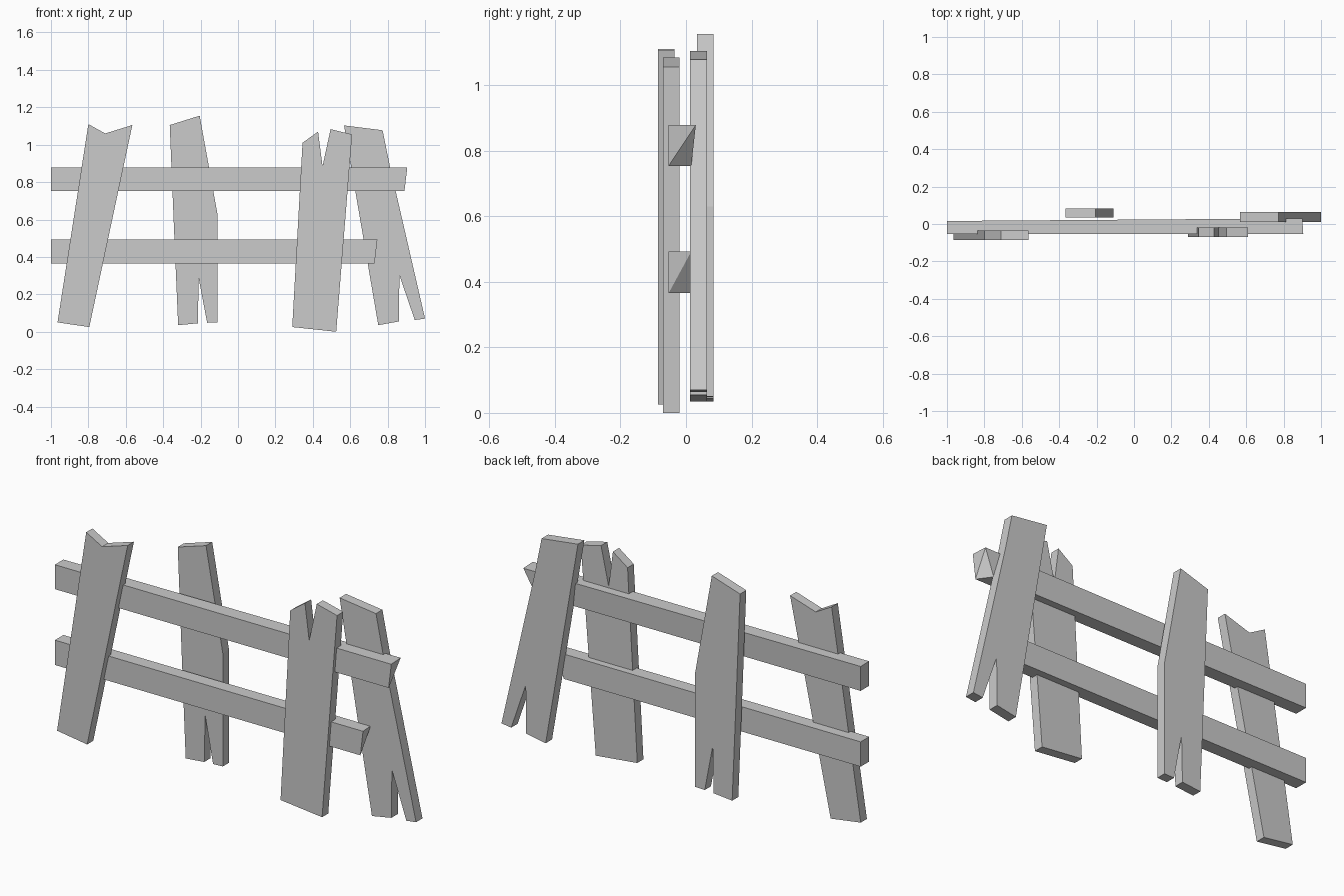
import bpy
import bmesh
from mathutils import Vector

cube = bpy.data.objects.get("Cube")
if cube:
    bpy.data.objects.remove(cube, do_unlink=True)

wood = bpy.data.materials.new("grey_wood")
wood.use_nodes = True
grey = (0.6, 0.6, 0.6, 1)
wood.diffuse_color = grey
wood.node_tree.nodes["Principled BSDF"].inputs["Base Color"].default_value = grey


def finish(name, bm):
    bmesh.ops.recalc_face_normals(bm, faces=bm.faces)
    mesh = bpy.data.meshes.new(name)
    bm.to_mesh(mesh)
    bm.free()
    mesh.materials.append(wood)
    bpy.context.collection.objects.link(bpy.data.objects.new(name, mesh))


def plank(name, outline, y_front, y_back):
    """Extrude an (x, z) outline through the thickness of a board."""
    bm = bmesh.new()
    face = bm.faces.new([bm.verts.new((x, y_front, z)) for x, z in outline])
    out = bmesh.ops.extrude_face_region(bm, geom=[face])
    moved = [v for v in out["geom"] if isinstance(v, bmesh.types.BMVert)]
    bmesh.ops.translate(bm, verts=moved, vec=Vector((0, y_back - y_front, 0)))
    finish(name, bm)


def rail(name, z_low, z_high, end, y_tip):
    """Square beam whose right end is splintered towards the top."""
    y_front, y_back = -0.053, 0.016
    bm = bmesh.new()
    left = [(-1, y_front, z_low), (-1, y_back, z_low),
            (-1, y_back, z_high), (-1, y_front, z_high)]
    right = [(end - 0.015, y_front, z_low), (end - 0.065, y_back, z_low),
             (end - 0.005, y_tip, z_high), (end, y_front, z_high)]
    a = [bm.verts.new(p) for p in left]
    b = [bm.verts.new(p) for p in right]
    bm.faces.new(a)
    bm.faces.new(b)
    for i in range(4):
        j = (i + 1) % 4
        bm.faces.new((a[i], a[j], b[j], b[i]))
    # Split the twisted end so that it reads as a splinter
    bmesh.ops.connect_verts(bm, verts=[b[0], b[2]])
    finish(name, bm)


# Horizontal rails
rail("upper_rail", 0.753, 0.878, 0.905, 0.03)
rail("lower_rail", 0.365, 0.492, 0.745, 0.016)

# Boards nailed to the front
plank("front_right_board", [
    (-0.80, 1.11), (-0.71, 1.06), (-0.565, 1.105),
    (-0.795, 0.025), (-0.965, 0.05)], -0.085, -0.035)
plank("front_left_board", [
    (0.345, 1.01), (0.428, 1.07), (0.452, 0.885), (0.495, 1.083),
    (0.61, 1.055), (0.525, 0), (0.29, 0.025)], -0.07, -0.02)

# Boards nailed to the back
plank("back_middle_board", [
    (-0.365, 1.105), (-0.205, 1.155), (-0.11, 0.63), (-0.11, 0.05),
    (-0.165, 0.048), (-0.21, 0.285), (-0.215, 0.045), (-0.32, 0.035),
    (-0.34, 0.5)], 0.034, 0.084)
plank("back_left_board", [
    (0.567, 1.103), (0.773, 1.077), (0.81, 0.895), (1.0, 0.07),
    (0.945, 0.063), (0.863, 0.302), (0.86, 0.055), (0.75, 0.035)],
    0.012, 0.064)
